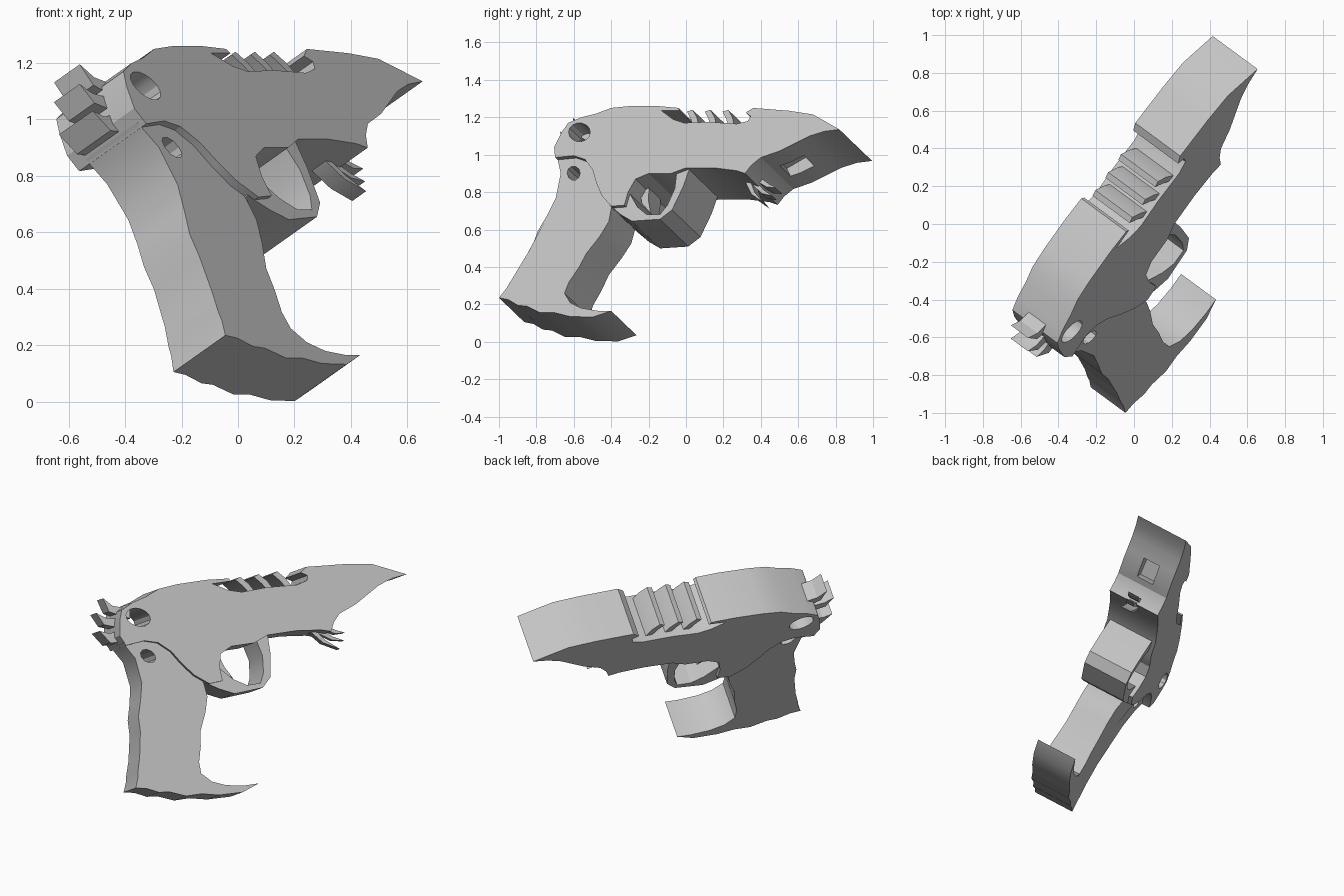
import bpy, bmesh, math
from mathutils import Vector

# Sideways axis of the tilted pistol; profiles are (y, z) points on its right face
W = Vector((0.70, -0.515, 0.495))

metal = bpy.data.materials.new("grey")
metal.diffuse_color = (0.55, 0.55, 0.55, 1)


def prism(name, pts, c=0.61, t=0.345, ref=0.61, inset=lambda z: 0.0):
    """Extrude a profile read on plane ref, from depth c inwards by t."""
    bm = bmesh.new()
    rings = []
    for depth, side in ((c - ref, -1), (c - ref - t, 1)):
        ring = []
        for y, z in pts:
            x = (ref + 0.50 * y - W.z * z) / W.x
            ring.append(bm.verts.new(Vector((x, y, z)) + W * (depth + side * inset(z))))
        rings.append(ring)
    a, b = rings
    bm.faces.new(a)
    bm.faces.new(b[::-1])
    n = len(pts)
    for i in range(n):
        j = (i + 1) % n
        bm.faces.new((a[j], a[i], b[i], b[j]))
    bmesh.ops.recalc_face_normals(bm, faces=bm.faces)
    me = bpy.data.meshes.new(name)
    bm.to_mesh(me)
    bm.free()
    me.materials.append(metal)
    ob = bpy.data.objects.new(name, me)
    bpy.context.collection.objects.link(ob)
    return ob


def cut(ob, pts, c=0.8, t=0.8):
    """Cut a profile-shaped hole and remove the cutter."""
    cutter = prism("cutter", pts, c, t)
    cutter.hide_render = True
    mod = ob.modifiers.new("hole", 'BOOLEAN')
    mod.operation, mod.solver, mod.object = 'DIFFERENCE', 'EXACT', cutter
    dg = bpy.context.evaluated_depsgraph_get()
    me = bpy.data.meshes.new_from_object(ob.evaluated_get(dg))
    ob.modifiers.clear()
    ob.data = me
    bpy.data.objects.remove(cutter)


def ellipse(y, z, ry, rz, n=14):
    return [(y + ry * math.cos(2 * math.pi * i / n), z + rz * math.sin(2 * math.pi * i / n))
            for i in range(n)]


def claw(name, base, mid, tip, r, c, t):
    """Curved spike tapering from base through mid to tip."""
    b, m, e = Vector(base), Vector(mid), Vector(tip)
    n1 = Vector((-(m - b).y, (m - b).x)).normalized() * r
    n2 = Vector((-(e - b).y, (e - b).x)).normalized() * r * 0.75
    return prism(name, [b + n1, m + n2, e, m - n2, b - n1], c, t)


def waist(z):
    """Slight narrowing of the grip at mid height."""
    return 0.016 * math.sin(math.pi * (z - 0.25) / 0.6) if 0.25 < z < 0.85 else 0.0


# Slide and frame with swept muzzle and undercut top notch
body = prism("body", [
    (-0.70, 0.985), (-0.705, 1.04), (-0.665, 1.12), (-0.63, 1.17), (-0.56, 1.20), (-0.48, 1.22),
    (-0.40, 1.25), (-0.30, 1.26), (-0.15, 1.26), (-0.04, 1.25), (-0.035, 1.235), (-0.13, 1.235),
    (-0.07, 1.19), (-0.01, 1.17),
    (0.12, 1.175), (0.27, 1.165), (0.33, 1.18), (0.345, 1.205), (0.32, 1.225), (0.36, 1.25),
    (0.55, 1.235), (0.68, 1.215),
    (0.82, 1.135), (0.74, 1.125), (0.66, 1.10), (0.58, 1.06), (0.50, 1.02), (0.40, 0.985),
    (0.35, 0.945), (0.315, 0.90), (0.27, 0.915), (0.15, 0.93), (0.0, 0.93), (-0.08, 0.90),
    (-0.20, 0.90), (-0.27, 0.87), (-0.31, 0.80), (-0.33, 0.73), (-0.40, 0.725),
    (-0.45, 0.78), (-0.48, 0.85), (-0.50, 0.92), (-0.54, 0.975), (-0.60, 0.995)], 0.61, 0.34)
cut(body, ellipse(-0.57, 1.12, 0.058, 0.05))

# Square recess under the muzzle
cut(body, [(0.46, 0.96), (0.58, 1.03), (0.54, 1.11), (0.42, 1.04)], 0.49, 0.11)

# Trigger guard
guard = prism("trigger_guard", [
    (-0.42, 0.74), (-0.36, 0.69), (-0.30, 0.655), (-0.15, 0.665), (-0.085, 0.715), (-0.025, 0.84),
    (0.01, 0.94), (-0.06, 0.92), (-0.07, 0.83), (-0.11, 0.74), (-0.15, 0.69), (-0.22, 0.69),
    (-0.27, 0.73), (-0.31, 0.80), (-0.36, 0.84)], 0.59, 0.295)

# Grip with hooked base
grip = prism("grip", [
    (-0.69, 0.99), (-0.67, 0.90), (-0.70, 0.77), (-0.75, 0.68), (-0.80, 0.60), (-0.83, 0.52),
    (-0.90, 0.39), (-0.945, 0.32), (-0.96, 0.29), (-1.0, 0.235), (-0.95, 0.225), (-0.90, 0.195),
    (-0.85, 0.19), (-0.78, 0.155), (-0.70, 0.155), (-0.62, 0.135), (-0.50, 0.132), (-0.40, 0.165),
    (-0.47, 0.165), (-0.56, 0.18), (-0.62, 0.21), (-0.65, 0.26), (-0.63, 0.32), (-0.58, 0.40),
    (-0.54, 0.48), (-0.47, 0.57), (-0.42, 0.65), (-0.40, 0.74), (-0.40, 0.85), (-0.45, 1.0),
    (-0.55, 1.03)], 0.585, 0.263, 0.585, waist)
cut(grip, ellipse(-0.615, 0.915, 0.035, 0.037, 10))

# Slanted ribs in the slide notch
ribs = []
for i in range(3):
    y = 0.03 + 0.095 * i
    ribs.append(prism(f"rib_{i + 1}", [
        (y, 1.15), (y - 0.015, 1.20), (y - 0.035, 1.24), (y - 0.005, 1.25),
        (y + 0.018, 1.21), (y + 0.03, 1.15)], 0.59, 0.28))

# Rear claws, trigger and prongs below the muzzle
claws = [
    claw("rear_claw_top", (-0.57, 1.15), (-0.65, 1.19), (-0.66, 1.25), 0.028, 0.50, 0.13),
    claw("rear_claw_middle", (-0.62, 1.10), (-0.71, 1.13), (-0.73, 1.18), 0.028, 0.50, 0.13),
    claw("rear_claw_bottom", (-0.64, 1.04), (-0.73, 1.04), (-0.76, 1.085), 0.035, 0.50, 0.17),
    claw("trigger", (-0.28, 0.88), (-0.275, 0.80), (-0.245, 0.74), 0.025, 0.50, 0.12),
    claw("front_prong_rear", (0.26, 0.93), (0.29, 0.86), (0.345, 0.81), 0.014, 0.48, 0.07),
    claw("front_prong_middle", (0.28, 0.93), (0.34, 0.87), (0.39, 0.85), 0.014, 0.47, 0.05),
    claw("front_prong_tip", (0.31, 0.94), (0.37, 0.90), (0.41, 0.89), 0.014, 0.48, 0.07),
]

# Smooth the curved runs while keeping the profile edges crisp
for ob in [body, guard, grip, *ribs, *claws]:
    bpy.ops.object.select_all(action='DESELECT')
    ob.select_set(True)
    bpy.context.view_layer.objects.active = ob
    bpy.ops.object.shade_smooth_by_angle(angle=math.radians(25))
